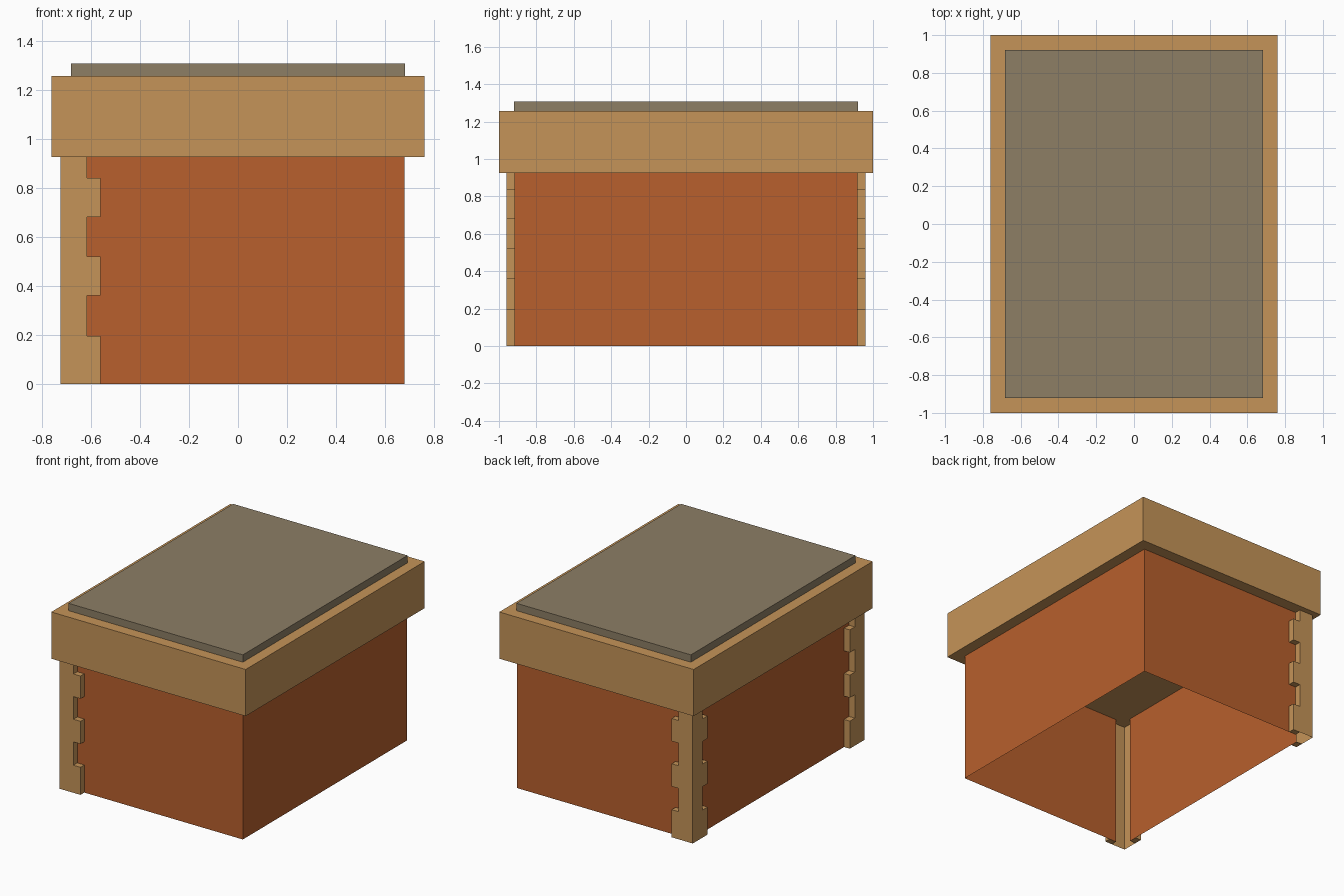
import bpy, bmesh

if "Cube" in bpy.data.objects:
    bpy.data.objects.remove(bpy.data.objects["Cube"])


def material(name, rgb):
    m = bpy.data.materials.new(name)
    m.diffuse_color = (*rgb, 1)
    m.use_nodes = True
    m.node_tree.nodes["Principled BSDF"].inputs["Base Color"].default_value = m.diffuse_color
    return m


TAN = material("tan wood", (0.558, 0.296, 0.098))
GREY = material("grey brown lid", (0.266, 0.209, 0.130))
RUST = material("rust orange", (0.479, 0.117, 0.026))

WALL_X, WALL_Y, WALL_TOP = 0.68, 0.917, 0.925
POST_X, POST_Y = 0.725, 0.96


def finish(name, bm, mat):
    me = bpy.data.meshes.new(name)
    bm.to_mesh(me)
    bm.free()
    me.materials.append(mat)
    ob = bpy.data.objects.new(name, me)
    bpy.context.collection.objects.link(ob)
    return ob


def box(name, hx, hy, z0, z1, mat):
    bm = bmesh.new()
    bmesh.ops.create_cube(bm, size=1)
    for v in bm.verts:
        v.co = (v.co.x * 2 * hx, v.co.y * 2 * hy, z0 + (v.co.z + 0.5) * (z1 - z0))
    return finish(name, bm, mat)


def quad(bm, pts):
    bm.faces.new([bm.verts.new(p) for p in pts])


def strip(bm, path, z0, z1):
    # upright sheet along a plan path, facing right of the travel direction
    for a, b in zip(path, path[1:]):
        quad(bm, [(*a, z0), (*b, z0), (*b, z1), (*a, z1)])


# Overhanging roof block and raised lid
box("roof_block", 0.76, 1.0, WALL_TOP, 1.255, TAN)
box("roof_lid", 0.682, 0.92, 1.255, 1.307, GREY)

# Thin walls, open underneath, stopping short at the two left corners
NARROW, WIDE = 0.11, 0.165
ex, ey = POST_X - NARROW, POST_Y - NARROW
bm = bmesh.new()
strip(bm, [(-ex, -WALL_Y), (WALL_X, -WALL_Y), (WALL_X, WALL_Y), (-ex, WALL_Y)], 0, WALL_TOP)
strip(bm, [(-WALL_X, ey), (-WALL_X, -ey)], 0, WALL_TOP)
bmesh.ops.remove_doubles(bm, verts=bm.verts[:], dist=1e-5)
finish("walls", bm, RUST)

# Toothed corner quoins on the left side, alternating wide and narrow courses
LEVELS = [0, 0.195, 0.36, 0.52, 0.68, 0.84, WALL_TOP]


def corner_post(name, mirrored):
    bm = bmesh.new()
    for i, (z0, z1) in enumerate(zip(LEVELS, LEVELS[1:])):
        w = NARROW if i % 2 else WIDE
        x, y = w - POST_X, w - POST_Y
        strip(bm, [(-WALL_X, y), (-POST_X, y), (-POST_X, -POST_Y),
                   (x, -POST_Y), (x, -WALL_Y)], z0, z1)
        if w == WIDE:
            # ledges above and below each tooth
            for z, up in ((z0, False), (z1, True)):
                for xa, xb, ya, yb in ((-ex, x, -POST_Y, -WALL_Y),
                                       (-POST_X, -WALL_X, -ey, y)):
                    pts = [(xa, ya, z), (xb, ya, z), (xb, yb, z), (xa, yb, z)]
                    quad(bm, pts if up else pts[::-1])
    if mirrored:
        for v in bm.verts:
            v.co.y = -v.co.y
        bmesh.ops.reverse_faces(bm, faces=bm.faces[:])
    bmesh.ops.remove_doubles(bm, verts=bm.verts[:], dist=1e-5)
    finish(name, bm, TAN)


corner_post("front_left_corner_post", False)
corner_post("back_left_corner_post", True)
